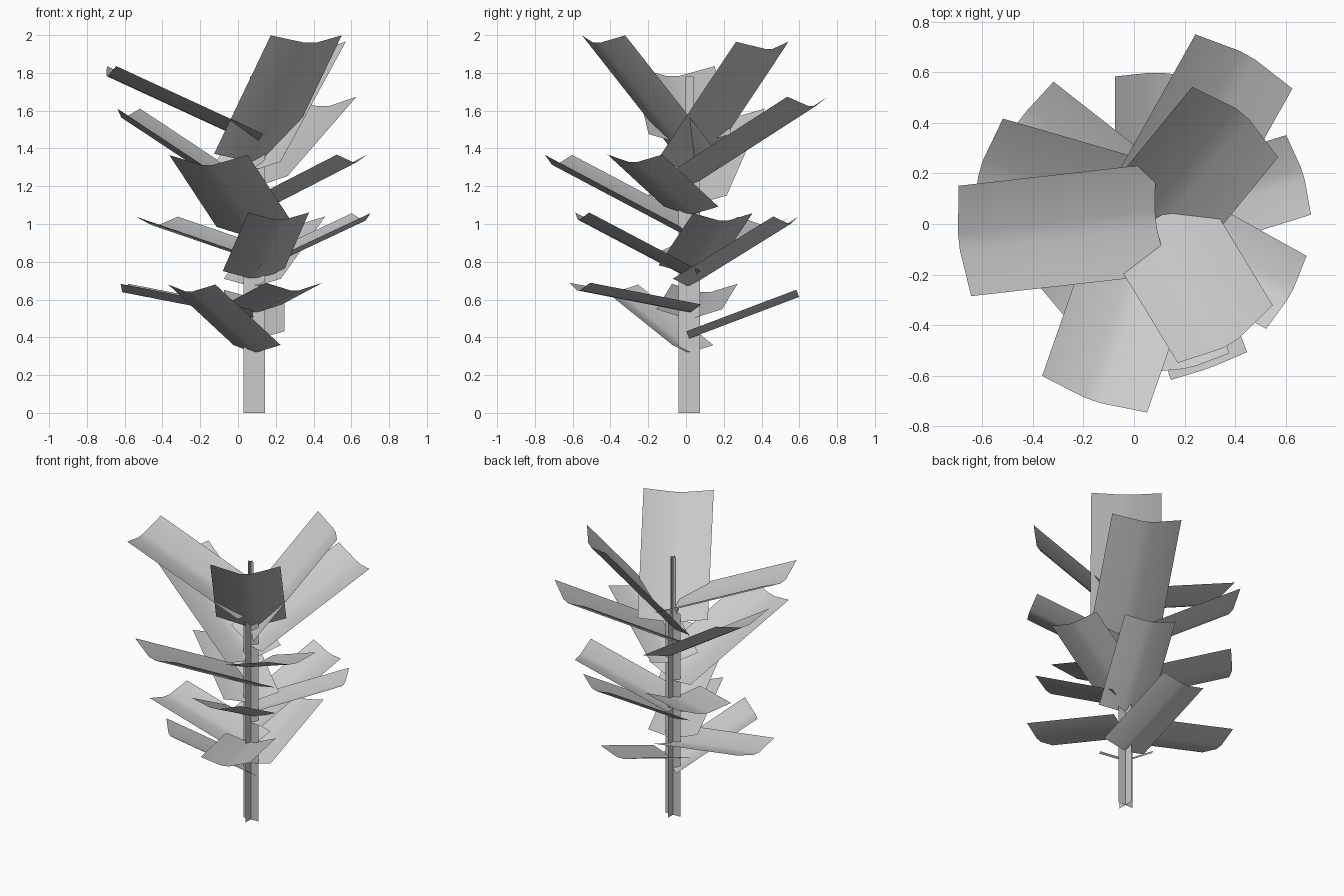
import bpy
from mathutils import Vector

if "Cube" in bpy.data.objects:
    bpy.data.objects.remove(bpy.data.objects["Cube"])

AX, AY = 0.085, 0.018   # stem axis


def make_mesh(name, verts, faces):
    mesh = bpy.data.meshes.new(name)
    mesh.from_pydata(verts, [], faces)
    obj = bpy.data.objects.new(name, mesh)
    bpy.context.collection.objects.link(obj)
    return obj


# Stem: upright cards crossing on the axis
def crossed_cards(name, half_width, height):
    verts, faces = [], []
    for dx, dy in ((half_width, 0), (0, half_width)):
        i = len(verts)
        verts += [(AX - dx, AY - dy, 0), (AX + dx, AY + dy, 0),
                  (AX + dx, AY + dy, height), (AX - dx, AY - dy, height)]
        faces.append((i, i + 1, i + 2, i + 3))
    return make_mesh(name, verts, faces)


crossed_cards("stem", 0.057, 1.40)
crossed_cards("stem_tip", 0.021, 1.78)


# Leaf: long card folded into a shallow trough, its crease starting on the axis
def leaf(index, base_z, tip, width):
    base, tip = Vector((AX, AY, base_z)), Vector(tip)
    along = (tip - base).normalized()
    side = along.cross(Vector((0, 0, 1))).normalized()
    up = side.cross(along)
    depth = width * 0.14
    section = [(-width / 2, depth), (-width * 0.08, 0.004),
               (width * 0.08, 0.004), (width / 2, depth)]
    verts = [end + side * s + up * u for end in (base, tip) for s, u in section]
    obj = make_mesh(f"leaf_{index:02d}", verts,
                    [(i + 1, i, i + 4, i + 5) for i in range(3)])
    for poly in obj.data.polygons:
        poly.use_smooth = True


# base height, crease tip, width (from the bottom up)
LEAVES = [
    (0.32, (-0.26, -0.38, 0.64), 0.33),
    (0.39, (0.085, 0.60, 0.61), 0.32),
    (0.50, (-0.61, 0.10, 0.635), 0.35),
    (0.53, (0.30, -0.57, 0.645), 0.32),
    (0.67, (0.32, 0.55, 1.00), 0.33),
    (0.71, (0.22, -0.57, 1.02), 0.33),
    (0.74, (0.67, 0.20, 1.015), 0.33),
    (0.81, (-0.44, 0.43, 0.99), 0.36),
    (0.93, (-0.165, -0.70, 1.31), 0.44),
    (1.05, (0.62, -0.28, 1.325), 0.33),
    (1.10, (-0.61, 0.22, 1.56), 0.43),
    (1.20, (0.45, 0.67, 1.62), 0.44),
    (1.29, (0.43, 0.44, 1.925), 0.44),
    (1.33, (0.385, -0.475, 1.957), 0.44),
    (1.42, (-0.695, -0.07, 1.78), 0.44),
]
for n, (base_z, tip, width) in enumerate(LEAVES, 1):
    leaf(n, base_z, tip, width)
